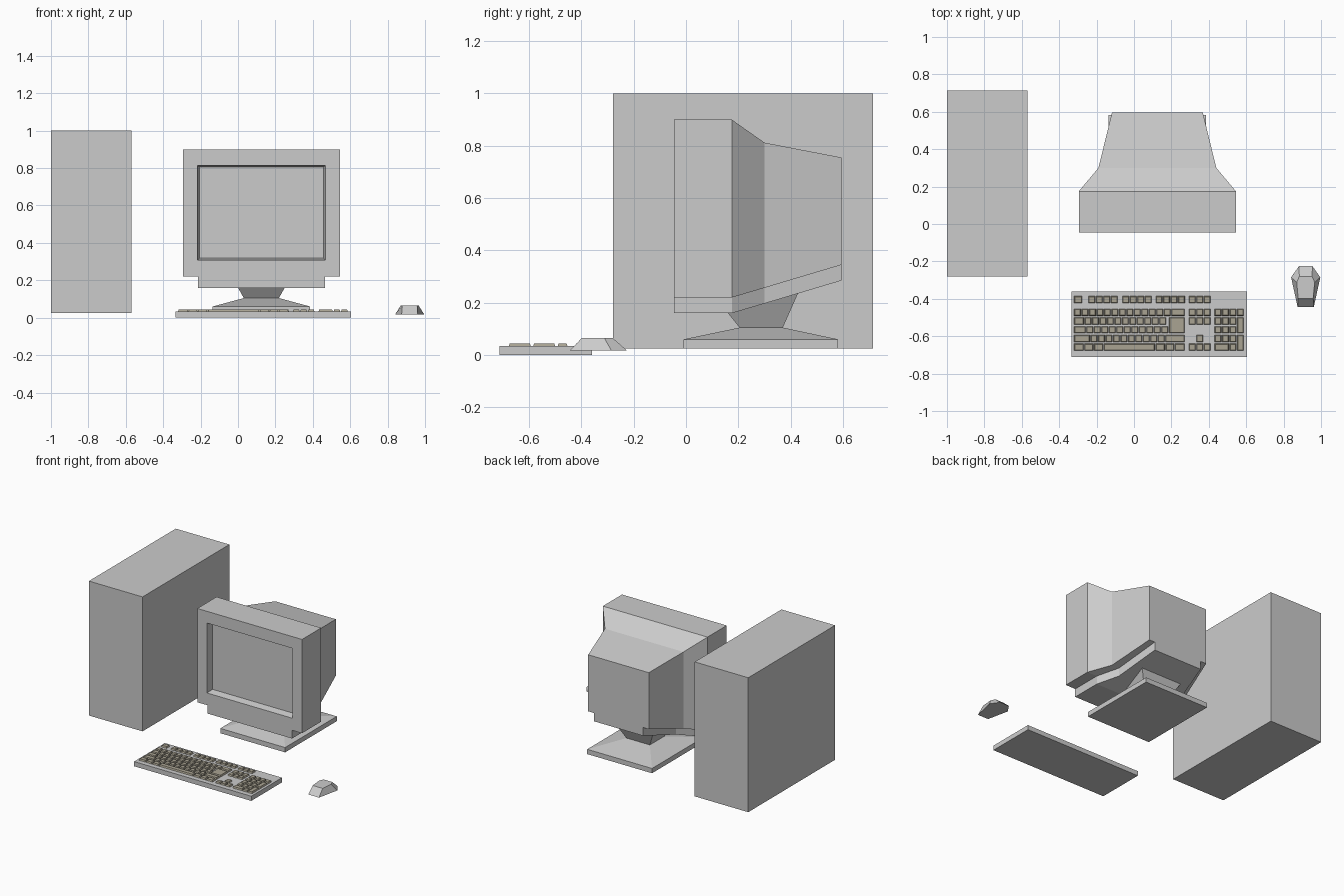
import bpy

if "Cube" in bpy.data.objects:
    bpy.data.objects.remove(bpy.data.objects["Cube"])

KEY = bpy.data.materials.new("key_tan")
KEY.diffuse_color = (0.40, 0.37, 0.29, 1)
KEY.use_nodes = True
KEY.node_tree.nodes["Principled BSDF"].inputs["Base Color"].default_value = KEY.diffuse_color


def make(name, verts, faces, mat=None):
    me = bpy.data.meshes.new(name)
    me.from_pydata(verts, [], faces)
    me.update()
    ob = bpy.data.objects.new(name, me)
    bpy.context.collection.objects.link(ob)
    if mat:
        me.materials.append(mat)
    # consistent outward normals
    import bmesh
    bm = bmesh.new()
    bm.from_mesh(me)
    bmesh.ops.recalc_face_normals(bm, faces=bm.faces)
    bm.to_mesh(me)
    bm.free()
    return ob


def ring_faces(n, rings, o=0):
    """Faces of a capped loft through rings of n points."""
    f = [tuple(o + i for i in range(n)),
         tuple(o + (rings - 1) * n + i for i in range(n))]
    for r in range(rings - 1):
        for i in range(n):
            a, b = o + r * n, o + (r + 1) * n
            f.append((a + i, a + (i + 1) % n, b + (i + 1) % n, b + i))
    return f


def loft(name, rings):
    return make(name, [p for r in rings for p in r],
                ring_faces(len(rings[0]), len(rings)))


def rect(x0, x1, y0, y1, z0, z1=None):
    """Rectangle in plan; z1 lets the back edge sit at another height."""
    z1 = z0 if z1 is None else z1
    return [(x0, y0, z0), (x1, y0, z0), (x1, y1, z1), (x0, y1, z1)]


# computer tower
loft("tower_case", [rect(-1, -0.57, -0.28, 0.715, z) for z in (0.025, 1.0)])

# monitor housing: stepped cross-section lofted from front to back
CX = 0.125


def section(y, w, lip, top, step, bottom):
    half = [(w, top), (w, step), (lip, step), (lip, bottom)]
    return ([(CX + x, y, z) for x, z in half] +
            [(CX - x, y, z) for x, z in reversed(half)])


housing = loft("monitor_housing", [
    section(-0.045, 0.42, 0.34, 0.90, 0.22, 0.16),
    section(0.175, 0.42, 0.34, 0.90, 0.22, 0.16),
    section(0.30, 0.315, 0.255, 0.812, 0.257, 0.197),
    section(0.595, 0.243, 0.196, 0.755, 0.345, 0.285)])

# recessed screen


def screen_ring(y, g):
    x, z0, z1 = 0.342 + g, 0.308 - g, 0.815 + g
    return [(CX - x, y, z0), (CX + x, y, z0), (CX + x, y, z1), (CX - x, y, z1)]


cutter = loft("screen_cutter", [screen_ring(-0.095, 0.01), screen_ring(0.005, -0.01)])
cutter.hide_render = True
cutter.display_type = 'WIRE'
cut = housing.modifiers.new("screen_recess", 'BOOLEAN')
cut.operation = 'DIFFERENCE'
cut.solver = 'EXACT'
cut.object = cutter

# monitor stand: sloped foot and flared neck
loft("monitor_foot", [rect(CX - 0.26, CX + 0.26, -0.01, 0.582, 0.025),
                      rect(CX - 0.26, CX + 0.26, -0.01, 0.582, 0.06),
                      rect(CX - 0.094, CX + 0.094, 0.205, 0.37, 0.105)])
loft("monitor_neck", [
    rect(CX - 0.094, CX + 0.094, 0.205, 0.37, 0.105),
    [(CX - 0.125, 0.16, 0.161), (CX + 0.125, 0.16, 0.161),
     (CX + 0.166, 0.43, 0.24), (CX - 0.166, 0.43, 0.24)]])

# keyboard body
loft("keyboard_body", [rect(-0.335, 0.605, -0.712, -0.36, z) for z in (0.0, 0.034)])

# keys, collected in one object
P, ROW, GAP = 0.04, 0.0467, 0.004
kv, kf = [], []


def key(x, row, w=P, rows=1):
    top = -0.385 if row == 0 else -0.453 - (row - 1) * ROW
    bot = top - 0.038 - (rows - 1) * ROW
    x0, x1, t = x + GAP / 2, x + w - GAP / 2, 0.004
    kf.extend(ring_faces(4, 2, len(kv)))
    kv.extend(rect(x0, x1, bot, top, 0.033) +
              rect(x0 + t, x1 - t, bot + t, top - t, 0.045))


def run(x, row, n):
    for i in range(n):
        key(x + i * P, row)
    return x + n * P


L, R, NAV, PAD = -0.322, 0.272, 0.291, 0.429
# function row
key(L, 0, 0.047)
for x in (-0.246, -0.064, 0.114):
    run(x, 0, 4)
# letter rows: lead key width, plain key count, right edge of the row
for row, lead, n, end in ((1, P, 12, R), (2, 0.056, 11, 0.182),
                          (3, 0.066, 11, 0.182), (4, 0.088, 10, R)):
    key(L, row, lead)
    x = run(L + lead, row, n)
    if end - x > 0.03:
        key(x, row, end - x)
key(0.186, 2, R - 0.186, 2)
# space row
edges = [L, -0.267, -0.215, -0.163, 0.114, 0.167, 0.217, R]
for a, b in zip(edges, edges[1:]):
    key(a, 5, b - a)
# navigation block
for row in (0, 1, 2, 5):
    run(NAV, row, 3)
key(NAV + P, 4)
# number pad
run(PAD, 1, 4)
for row in (2, 3, 4):
    run(PAD, row, 3)
key(PAD, 5, 2 * P)
key(PAD + 2 * P, 5)
for row in (2, 4):
    key(PAD + 3 * P, row, P, 2)
make("keyboard_keys", kv, kf, KEY)


# faceted mouse
def mouse_ring(z, half):
    return ([(0.918 + x, y, z) for x, y in half] +
            [(0.918 - x, y, z) for x, y in reversed(half)])


loft("mouse", [
    mouse_ring(0.017, [(0.043, -0.445), (0.078, -0.285), (0.036, -0.225)]),
    mouse_ring(0.065, [(0.040, -0.398), (0.048, -0.312), (0.034, -0.28)])])
